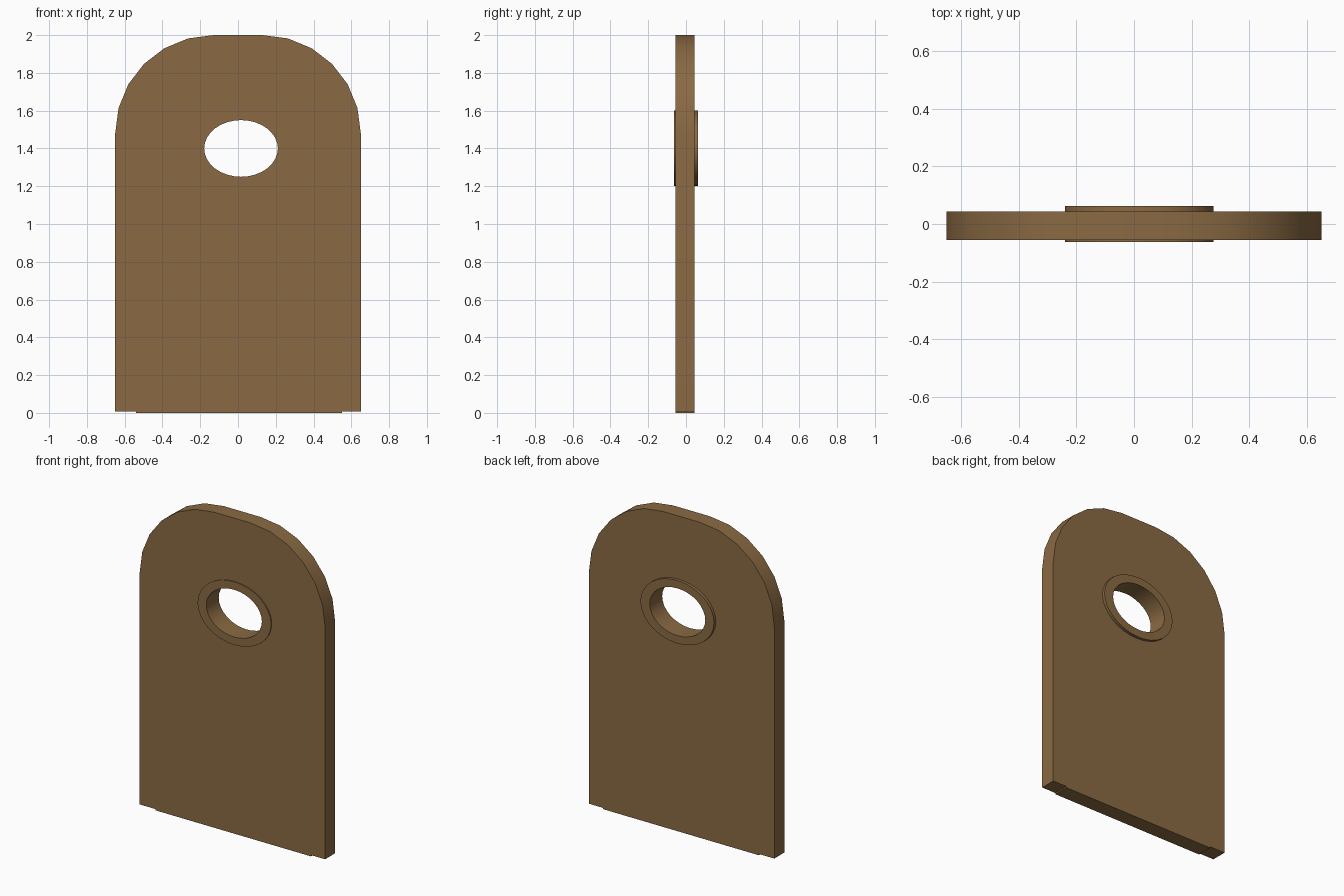
import bpy, bmesh, math

if "Cube" in bpy.data.objects:
    bpy.data.objects.remove(bpy.data.objects["Cube"])

brown = bpy.data.materials.new("brown")
brown.diffuse_color = (0.254, 0.144, 0.056, 1)
brown.use_nodes = True
brown.node_tree.nodes["Principled BSDF"].inputs["Base Color"].default_value = brown.diffuse_color


def ellipse(cx, cz, rx, rz, n=32):
    return [(cx + rx * math.cos(2 * math.pi * i / n),
             cz + rz * math.sin(2 * math.pi * i / n)) for i in range(n)]


def slab(name, loops, y0, y1):
    """Extrude closed x-z outlines (later loops are holes) from y0 to y1."""
    cu = bpy.data.curves.new(name, 'CURVE')
    cu.dimensions = '2D'
    cu.fill_mode = 'BOTH'
    cu.extrude = (y1 - y0) / 2
    for pts in loops:
        sp = cu.splines.new('POLY')
        sp.points.add(len(pts) - 1)
        for p, (x, z) in zip(sp.points, pts):
            p.co = (x, z, 0, 1)
        sp.use_cyclic_u = True
    ob = bpy.data.objects.new(name, cu)
    bpy.context.collection.objects.link(ob)
    ob.rotation_euler = (math.pi / 2, 0, 0)
    ob.location.y = (y0 + y1) / 2
    bpy.ops.object.select_all(action='DESELECT')
    ob.select_set(True)
    bpy.context.view_layer.objects.active = ob
    bpy.ops.object.convert(target='MESH')
    ob = bpy.context.view_layer.objects.active
    # weld the caps to the walls
    bm = bmesh.new()
    bm.from_mesh(ob.data)
    bmesh.ops.remove_doubles(bm, verts=bm.verts, dist=0.0005)
    bmesh.ops.recalc_face_normals(bm, faces=bm.faces)
    bm.to_mesh(ob.data)
    bm.free()
    ob.data.materials.clear()
    ob.data.materials.append(brown)
    bpy.ops.object.shade_smooth_by_angle(angle=math.radians(30))
    return ob


# Plate: rounded top corners, shallow foot along the bottom edge
r, cx, cz = 0.52, 0.13, 1.48
arc = [(cx + r * math.cos(math.radians(a)), cz + r * math.sin(math.radians(a)))
       for a in range(0, 91, 15)]
outline = [(-0.65, 0.008), (-0.54, 0.008), (-0.54, 0), (0.55, 0), (0.55, 0.008), (0.65, 0.008)]
outline += arc + [(-x, z) for x, z in reversed(arc)]
hole = ellipse(0.016, 1.4, 0.195, 0.15)
slab("plate", [outline, ellipse(0.016, 1.4, 0.22, 0.17)], -0.056, 0.044)

# Raised collar lining the hole
slab("hole_collar", [ellipse(0.018, 1.4, 0.258, 0.2), hole], -0.0625, 0.0625)
